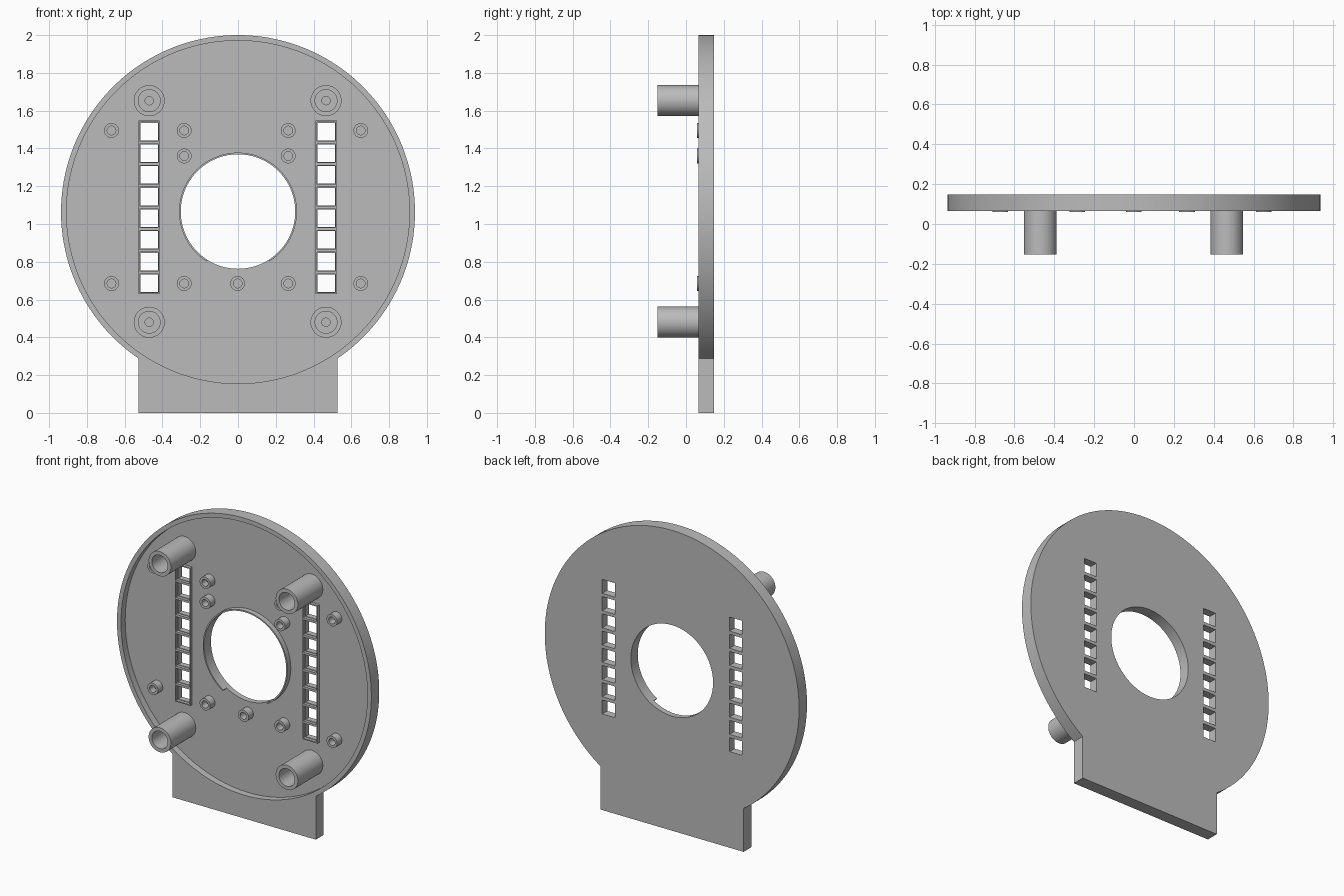
import bpy, bmesh, math

cube = bpy.data.objects.get("Cube")
if cube:
    bpy.data.objects.remove(cube, do_unlink=True)

GREY = (0.5, 0.5, 0.5, 1.0)
mat = bpy.data.materials.new("plain grey")
mat.use_nodes = True
mat.diffuse_color = GREY
mat.node_tree.nodes["Principled BSDF"].inputs["Base Color"].default_value = GREY

# Shared dimensions
CENTRE_Z, RADIUS = 1.063, 0.937
FRONT, FLOOR, BACK = 0.065, 0.11, 0.148
HOLE_Z, HOLE_R = 1.066, 0.303
TAB_X = 0.528
COLUMNS = (-0.471, 0.467)
PITCH, WINDOW_MID = 0.1147, 1.088


def finish(name, bm):
    bmesh.ops.recalc_face_normals(bm, faces=bm.faces)
    mesh = bpy.data.meshes.new(name)
    bm.to_mesh(mesh)
    bm.free()
    mesh.materials.append(mat)
    obj = bpy.data.objects.new(name, mesh)
    bpy.context.collection.objects.link(obj)
    return obj


def prism(name, outlines, y0, y1):
    """Extrude one or more (x, z) outlines along y."""
    bm = bmesh.new()
    for outline in outlines:
        face = bm.faces.new([bm.verts.new((x, y0, z)) for x, z in outline])
        ext = bmesh.ops.extrude_face_region(bm, geom=[face])["geom"]
        verts = [v for v in ext if isinstance(v, bmesh.types.BMVert)]
        bmesh.ops.translate(bm, verts=verts, vec=(0, y1 - y0, 0))
    return finish(name, bm)


def arc(radius, z, start, end, steps):
    angles = [start + (end - start) * i / steps for i in range(steps + 1)]
    return [(radius * math.cos(a), z + radius * math.sin(a)) for a in angles]


def circle(radius, z, steps=128):
    return arc(radius, z, 0, math.tau, steps)[:-1]


def rect(x, z, w, h):
    return [(x - w / 2, z - h / 2), (x + w / 2, z - h / 2),
            (x + w / 2, z + h / 2), (x - w / 2, z + h / 2)]


def cut(obj, cutters):
    """Subtract the cutters, bake the result and delete them."""
    for c in cutters:
        c.hide_render = True
        mod = obj.modifiers.new("cut", "BOOLEAN")
        mod.operation, mod.solver, mod.object = "DIFFERENCE", "EXACT", c
    bpy.context.view_layer.update()
    graph = bpy.context.evaluated_depsgraph_get()
    baked = bpy.data.meshes.new_from_object(obj.evaluated_get(graph))
    obj.modifiers.clear()
    obj.data = baked
    for c in cutters:
        bpy.data.objects.remove(c, do_unlink=True)


def lathe(name, profile, x, z, steps=40):
    """Revolve (radius, y) points about an axis parallel to y."""
    bm = bmesh.new()
    verts = [bm.verts.new((x + r, y, z)) for r, y in profile]
    edges = [bm.edges.new(pair) for pair in zip(verts, verts[1:])]
    bmesh.ops.spin(bm, geom=verts + edges, cent=(x, 0, z), axis=(0, 1, 0),
                   angle=math.tau, steps=steps)
    bmesh.ops.remove_doubles(bm, verts=bm.verts, dist=0.0001)
    return finish(name, bm)


def windows(x, size):
    return [rect(x, WINDOW_MID + (i - 3.5) * PITCH, size, size) for i in range(8)]


parts = []

# Round plate with foot tab, shallow front recess, centre hole and window slots
corner = math.acos(TAB_X / RADIUS)
outline = arc(RADIUS, CENTRE_Z, -corner, math.pi + corner, 128)
outline += [(-TAB_X, 0), (TAB_X, 0)]
plate = prism("face_plate", [outline], FRONT, BACK)
cut(plate, [
    prism("recess_cutter", [circle(0.908, CENTRE_Z)], -0.2, FLOOR),
    prism("hole_cutter", [circle(HOLE_R, HOLE_Z)], -0.3, 0.3),
    prism("window_cutter", windows(COLUMNS[0], 0.093) + windows(COLUMNS[1], 0.093),
          -0.4, 0.4),
])
parts.append(plate)

# Thin lip around the centre hole, open at the bottom
gap = math.radians(32)
start, end = -math.pi / 2 + gap, 1.5 * math.pi - gap
lip = (arc(HOLE_R + 0.009, HOLE_Z, start, end, 96)
       + arc(HOLE_R, HOLE_Z, end, start, 96))
parts.append(prism("hole_lip", [lip], 0.075, FLOOR))

# Raised ladder frames around the window columns
for side, x in zip(("right", "left"), COLUMNS):
    frame = prism(side + "_window_frame",
                  [rect(x, WINDOW_MID, 0.113, 8 * PITCH)], 0.09, FLOOR)
    cut(frame, [prism("frame_cutter", windows(x, 0.1), -0.3, 0.3)])
    parts.append(frame)

# Four long hollow posts
for x in (-0.47, 0.466):
    for z in (0.48, 1.653):
        post = [(0.082, FLOOR), (0.082, -0.152), (0.058, -0.152), (0.058, 0.08),
                (0.022, 0.08), (0.022, 0.105), (0, 0.105)]
        parts.append(lathe("long_post", post, x, z))

# Small hollow pegs
pegs = [(x, z) for x in (-0.67, 0.65) for z in (0.685, 1.495)]
pegs += [(x, z) for x in (-0.285, 0.266) for z in (0.685, 1.36, 1.495)]
pegs.append((-0.002, 0.685))
for x, z in pegs:
    peg = [(0.039, FLOOR), (0.039, 0.059), (0.023, 0.059), (0.023, 0.107), (0, 0.107)]
    parts.append(lathe("small_peg", peg, x, z, 32))

# Smooth the round walls, keep the edges crisp
bpy.ops.object.select_all(action="DESELECT")
for obj in parts:
    obj.select_set(True)
bpy.context.view_layer.objects.active = plate
bpy.ops.object.shade_smooth_by_angle(angle=math.radians(30))
